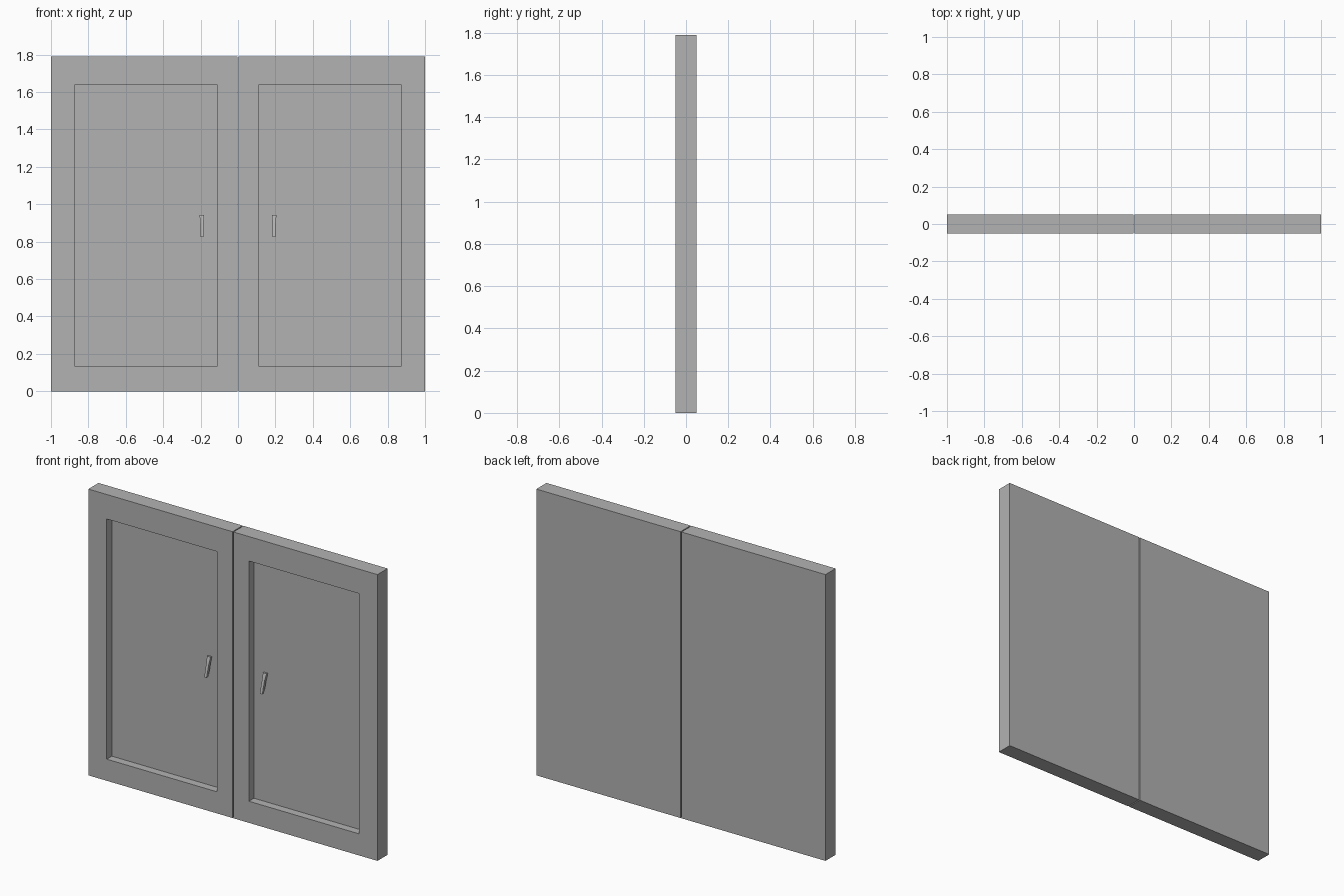
import bpy, bmesh
from mathutils import Vector

cube = bpy.data.objects.get("Cube")
if cube:
    bpy.data.objects.remove(cube, do_unlink=True)

grey = bpy.data.materials.new("plain grey")
grey.use_nodes = True
color = (0.448, 0.448, 0.448, 1)
grey.diffuse_color = color
grey.node_tree.nodes["Principled BSDF"].inputs["Base Color"].default_value = color

HALF_DEPTH, HEIGHT = 0.05, 1.79


def finish(name, bm):
    bmesh.ops.recalc_face_normals(bm, faces=bm.faces)
    mesh = bpy.data.meshes.new(name)
    bm.to_mesh(mesh)
    bm.free()
    mesh.materials.append(grey)
    obj = bpy.data.objects.new(name, mesh)
    bpy.context.collection.objects.link(obj)


def loft(bm, rings):
    """Skin a list of equal-length point rings and cap both ends."""
    loops = [[bm.verts.new(p) for p in ring] for ring in rings]
    for a, b in zip(loops, loops[1:]):
        for i in range(len(a)):
            j = (i + 1) % len(a)
            bm.faces.new((a[i], a[j], b[j], b[i]))
    bm.faces.new(loops[0])
    bm.faces.new(loops[-1])


def rect(side, x0, x1, z0, z1, y):
    return [(side * x, y, z) for x, z in ((x0, z0), (x1, z0), (x1, z1), (x0, z1))]


def door(name, side):
    # Slab with a recessed front panel, lofted from back to panel
    bm = bmesh.new()
    outer = (0.003, 1.0, 0, HEIGHT)
    inner = (0.11, 0.873, 0.135, 1.637)
    loft(bm, [rect(side, *outer, HALF_DEPTH),
              rect(side, *outer, -HALF_DEPTH),
              rect(side, *inner, -HALF_DEPTH),
              rect(side, *inner, 0)])
    finish(name, bm)


def handle(name, side):
    # Tapered lever fixed at the top and leaning out towards the bottom
    bm = bmesh.new()
    sections = [  # inner x, outer x, front y, back y, z
        (0.181, 0.206, -0.012, 0.003, 0.943),
        (0.184, 0.202, -0.025, -0.007, 0.905),
        (0.184, 0.201, -0.037, -0.018, 0.865),
        (0.185, 0.201, -0.047, -0.031, 0.826)]
    loft(bm, [[Vector((side * x, y, z)) for x, y in
               ((x0, yf), (x1, yf), (x1, yb), (x0, yb))]
              for x0, x1, yf, yb, z in sections])
    finish(name, bm)


for label, side in (("left", 1), ("right", -1)):
    door(label + "_door", side)
    handle(label + "_handle", side)
